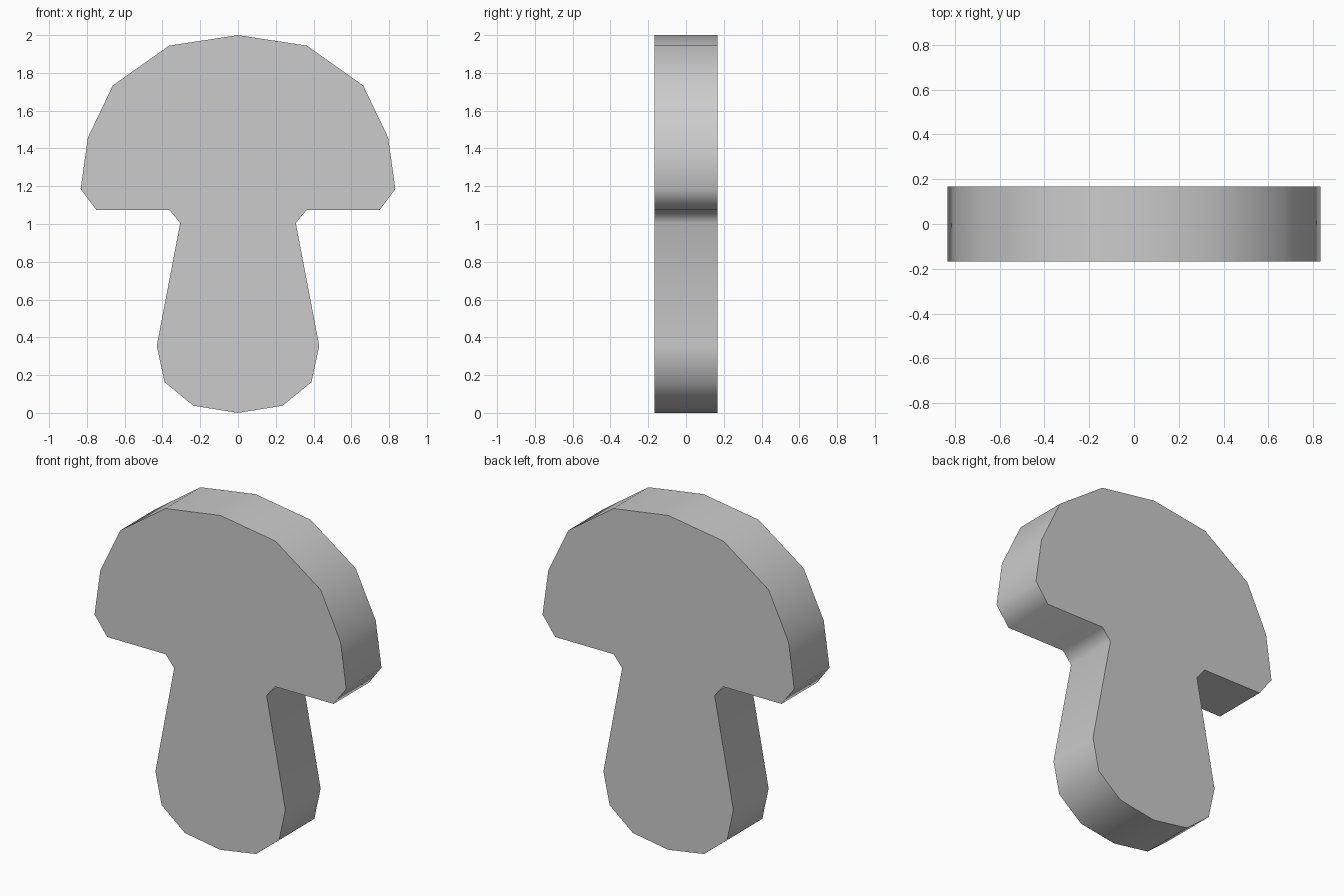
import bpy, bmesh

if "Cube" in bpy.data.objects:
    bpy.data.objects.remove(bpy.data.objects["Cube"])

# Right half of the mushroom outline (x, z), top to bottom
half = [(0, 2), (0.365, 1.944), (0.663, 1.733), (0.795, 1.457), (0.833, 1.185),
        (0.749, 1.073), (0.362, 1.073), (0.306, 1.005), (0.43, 0.355),
        (0.389, 0.163), (0.236, 0.038), (0, 0)]
outline = half + [(-x, z) for x, z in half[-2:0:-1]]
DEPTH = 0.333

# Flat slab: front outline extruded to the back
bm = bmesh.new()
front = bm.faces.new([bm.verts.new((x, -DEPTH / 2, z)) for x, z in outline])
result = bmesh.ops.extrude_face_region(bm, geom=[front], use_keep_orig=True)
back_verts = [g for g in result["geom"] if isinstance(g, bmesh.types.BMVert)]
bmesh.ops.translate(bm, verts=back_verts, vec=(0, DEPTH, 0))
bmesh.ops.recalc_face_normals(bm, faces=bm.faces)

# Smooth rim, flat front and back with crisp borders
for f in bm.faces:
    f.smooth = len(f.verts) == 4
for e in bm.edges:
    e.smooth = all(f.smooth for f in e.link_faces)

mesh = bpy.data.meshes.new("mushroom_slab")
bm.to_mesh(mesh)
bm.free()
obj = bpy.data.objects.new("mushroom_slab", mesh)
bpy.context.collection.objects.link(obj)
